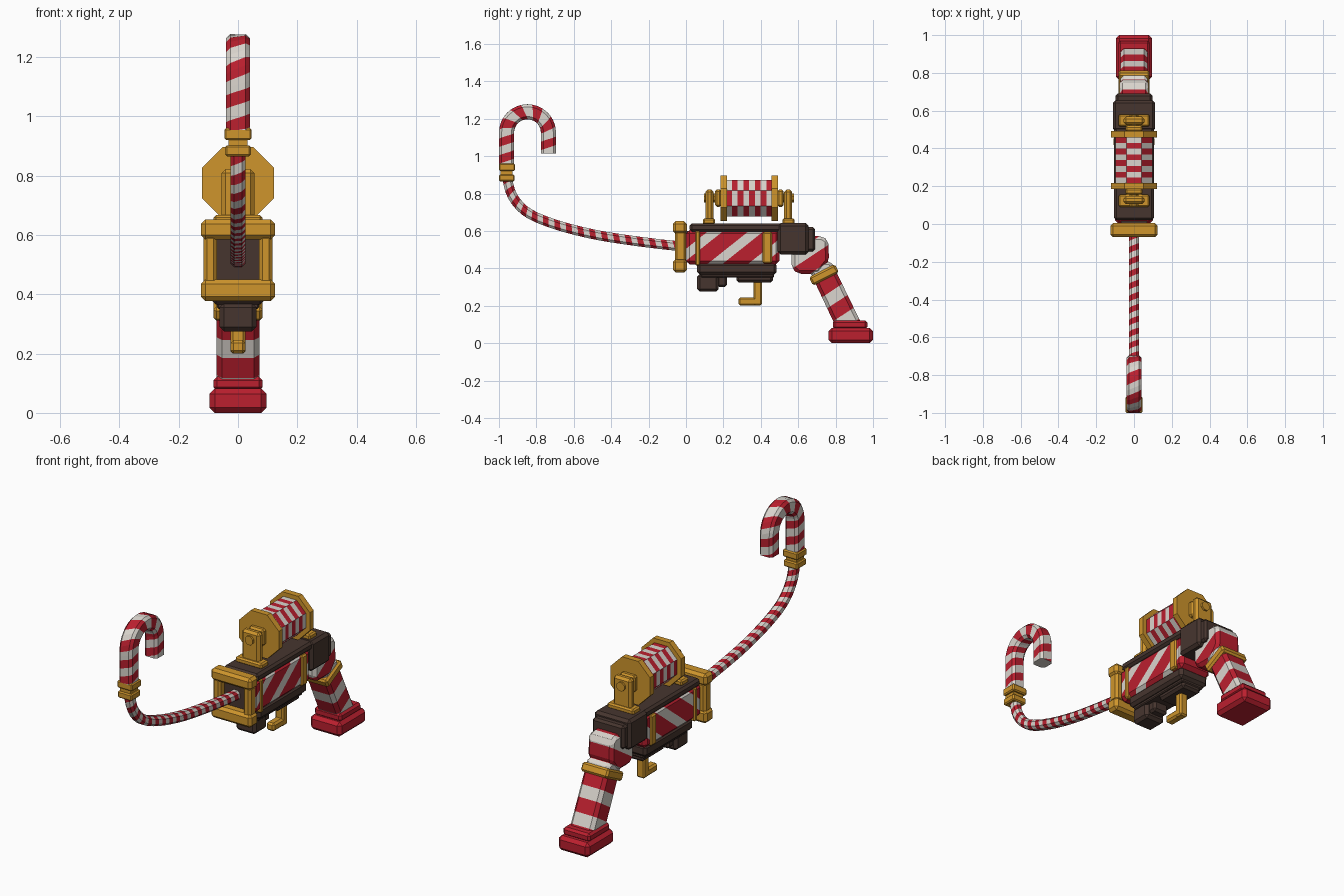
import bpy, bmesh, math
from mathutils import Vector, Matrix

cube = bpy.data.objects.get("Cube")
if cube:
    bpy.data.objects.remove(cube, do_unlink=True)


def material(name, rgb):
    m = bpy.data.materials.new(name)
    m.use_nodes = True
    m.diffuse_color = (*rgb, 1)
    m.node_tree.nodes["Principled BSDF"].inputs["Base Color"].default_value = (*rgb, 1)
    return m


RED = material("candy red", (0.50, 0.014, 0.028))
WHITE = material("candy white", (0.71, 0.67, 0.62))
BRASS = material("brass", (0.62, 0.30, 0.025))
BROWN = material("dark brown", (0.062, 0.036, 0.028))


def finish(bm, name, mats):
    bmesh.ops.recalc_face_normals(bm, faces=bm.faces)
    me = bpy.data.meshes.new(name)
    bm.to_mesh(me)
    bm.free()
    for m in mats:
        me.materials.append(m)
    ob = bpy.data.objects.new(name, me)
    bpy.context.collection.objects.link(ob)
    return ob


def chamfer(bm, size):
    if size:
        bmesh.ops.bevel(bm, geom=bm.edges[:], offset=size, segments=1,
                        affect='EDGES', clamp_overlap=True)


def stripes(bm, normal, start, red, white):
    """Cut along parallel planes and paint alternating bands."""
    n = Vector(normal).normalized()
    period = red + white
    for k in range(-20, 20):
        for edge in (0, red):
            d = start + k * period + edge
            bmesh.ops.bisect_plane(bm, geom=bm.verts[:] + bm.edges[:] + bm.faces[:],
                                   plane_co=n * d, plane_no=n, dist=1e-5)
    for f in bm.faces:
        t = (f.calc_center_median().dot(n) - start) % period
        f.material_index = 0 if t < red else 1


def box(name, x, y, z, mat, bevel=0.012, tilt=0, bands=None):
    """Chamfered box from (min, max) ranges, tilted about x."""
    bm = bmesh.new()
    bmesh.ops.create_cube(bm, size=1)
    bmesh.ops.scale(bm, vec=(x[1] - x[0], y[1] - y[0], z[1] - z[0]), verts=bm.verts)
    chamfer(bm, bevel)
    centre = Vector((sum(x), sum(y), sum(z))) / 2
    bm.transform(Matrix.Translation(centre) @ Matrix.Rotation(tilt, 4, 'X'))
    if bands:
        stripes(bm, *bands)
    return finish(bm, name, [RED, WHITE] if bands else [mat])


def slab(name, outline, half, bands, bevel=0.018):
    """Side outline in (y, z) extruded across x, with painted bands."""
    bm = bmesh.new()
    face = bm.faces.new([bm.verts.new((-half, y, z)) for y, z in outline])
    out = bmesh.ops.extrude_face_region(bm, geom=[face])
    bmesh.ops.translate(bm, vec=(2 * half, 0, 0),
                        verts=[g for g in out["geom"] if isinstance(g, bmesh.types.BMVert)])
    bmesh.ops.recalc_face_normals(bm, faces=bm.faces)
    chamfer(bm, bevel)
    stripes(bm, *bands)
    return finish(bm, name, [RED, WHITE])


def tube(name, path, radius, step, flat, mats, sub=1, twist=0.0, checker=False):
    """Eight-sided tube along a (y, z) path; rings slant by twist to follow a helix."""
    pts = [Vector((0, y, z)) for y, z in path]
    run = [0.0]
    for a, b in zip(pts, pts[1:]):
        run.append(run[-1] + (b - a).length)
    length = run[-1]

    def at(s):
        s = min(max(s, 0), length)
        i = 0
        while i < len(run) - 2 and run[i + 1] < s:
            i += 1
        return pts[i].lerp(pts[i + 1], (s - run[i]) / (run[i + 1] - run[i]))

    a = math.atan(flat)
    angles = [q * math.pi / 2 + sgn * a for q in range(4) for sgn in (-1, 1)]
    angles.append(angles[0] + 2 * math.pi)
    r = radius * math.hypot(1, flat)
    side = Vector((1, 0, 0))
    first = -math.ceil(twist / step) - 1 if twist else 0
    last = math.ceil(length / step - 1e-6) + (1 if twist else 0)
    bm = bmesh.new()
    rows = []
    for i in range(first, last + 1):
        row = []
        for t in angles:
            s = min(max(i * step + twist * t / (2 * math.pi), 0), length)
            tangent = (at(s + 0.004) - at(s - 0.004)).normalized()
            up = tangent.cross(side)
            row.append(bm.verts.new(at(s) + r * (math.cos(t) * side + math.sin(t) * up)))
        rows.append(row)
    for i in range(len(rows) - 1):
        for j in range(8):
            f = bm.faces.new((rows[i][j], rows[i][j + 1], rows[i + 1][j + 1], rows[i + 1][j]))
            if len(mats) > 1:
                f.material_index = ((i // sub) + (j if checker else 0)) % 2
    bmesh.ops.remove_doubles(bm, verts=bm.verts, dist=1e-4)
    bmesh.ops.holes_fill(bm, edges=[e for e in bm.edges if e.is_boundary], sides=0)
    return finish(bm, name, mats)


def smooth_path(ctrl, n=10):
    """Catmull-Rom curve through the control points."""
    c = [Vector(p) for p in ctrl]
    c = [2 * c[0] - c[1]] + c + [2 * c[-1] - c[-2]]
    out = []
    for p0, p1, p2, p3 in zip(c, c[1:], c[2:], c[3:]):
        for k in range(n):
            t = k / n
            out.append(0.5 * (2 * p1 + (p2 - p0) * t + (2 * p0 - 5 * p1 + 4 * p2 - p3) * t * t
                              + (3 * p1 - p0 - 3 * p2 + p3) * t ** 3))
    return [tuple(p) for p in out + [c[-2]]]


def sym(h):
    return (-h, h)


# Striped body with brass bands and dark rails
box("body", sym(0.10), (0.0, 0.50), (0.42, 0.605), RED, 0.02,
    bands=((0, 0.62, -0.78), -0.345, 0.085, 0.05))
box("front_band", sym(0.106), (0.05, 0.075), (0.415, 0.60), BRASS, 0.006)
box("rear_band", sym(0.108), (0.41, 0.46), (0.425, 0.595), BRASS, 0.008)
box("muzzle_panel", sym(0.07), (-0.02, 0.02), (0.43, 0.60), BROWN, 0)
box("top_rail", sym(0.105), (0.02, 0.52), (0.595, 0.64), BROWN)
box("rear_block", sym(0.112), (0.49, 0.655), (0.475, 0.642), BROWN, 0.015)
box("rear_block_cap", sym(0.098), (0.64, 0.69), (0.49, 0.62), BROWN, 0.012)
box("lower_rail", sym(0.09), (0.06, 0.485), (0.365, 0.43), BROWN, 0.015)
box("lower_rail_step", sym(0.07), (0.08, 0.47), (0.35, 0.375), BROWN, 0.005)
box("front_underblock", sym(0.062), (0.06, 0.175), (0.275, 0.37), BROWN, 0.015)
box("front_underblock_step", sym(0.045), (0.165, 0.22), (0.30, 0.37), BROWN)
box("rear_underblock", sym(0.06), (0.27, 0.465), (0.325, 0.37), BROWN)

# Brass muzzle frame
box("frame_top", sym(0.125), (-0.07, 0.005), (0.585, 0.652), BRASS, 0.015)
box("frame_bottom", sym(0.125), (-0.07, 0.005), (0.377, 0.45), BRASS, 0.015)
for label, s in (("left", 1), ("right", -1)):
    box(f"frame_post_{label}", sorted((s * 0.07, s * 0.117)), (-0.06, 0.0),
        (0.435, 0.60), BRASS)

# Trigger
box("trigger_post", sym(0.025), (0.36, 0.405), (0.20, 0.34), BRASS, 0.008)
box("trigger_foot", sym(0.025), (0.28, 0.395), (0.20, 0.245), BRASS, 0.01)

# Grip, collar and base
grip_bands = ((0, 0.55, -0.835), -0.02, 0.075, 0.065)
slab("grip_neck", [(0.565, 0.50), (0.565, 0.40), (0.60, 0.37), (0.71, 0.37),
                   (0.765, 0.44), (0.76, 0.55), (0.73, 0.572), (0.64, 0.572)], 0.078, grip_bands)
slab("grip_handle", [(0.64, 0.43), (0.80, 0.09), (0.945, 0.09), (0.775, 0.44)], 0.072, grip_bands)
box("grip_collar", sym(0.083), (0.66, 0.815), (0.34, 0.39), BRASS, 0.01, math.radians(27))
box("grip_base_upper", sym(0.083), (0.785, 0.97), (0.075, 0.122), RED, 0.012)
box("grip_base", sym(0.096), (0.762, 1.0), (0.0, 0.082), RED, 0.018)

# Spool with checkered winding, flanges, axle and brackets
OCT = math.tan(math.pi / 8)
ZS = 0.775
tube("spool_winding", [(0.215, ZS), (0.46, ZS)], 0.098, 0.245 / 8, OCT, [RED, WHITE], checker=True)
for label, y0, y1 in (("front", 0.185, 0.218), ("rear", 0.458, 0.492)):
    tube(f"spool_flange_{label}", [(y0, ZS), (y1, ZS)], 0.122, y1 - y0, OCT, [BRASS])
for label, hub, post, foot in (("front", (0.155, 0.19), (0.105, 0.148), (0.09, 0.155)),
                               ("rear", (0.487, 0.522), (0.525, 0.568), (0.515, 0.58))):
    box(f"spool_hub_{label}", sym(0.046), hub, (ZS - 0.046, ZS + 0.046), BRASS, 0.01)
    box(f"spool_bracket_{label}", sym(0.055), post, (0.64, 0.822), BRASS, 0.013)
    box(f"spool_bracket_foot_{label}", sym(0.082), foot, (0.635, 0.667), BRASS, 0.008)
tube("spool_axle", [(0.095, ZS), (0.578, ZS)], 0.024, 0.483, OCT, [BRASS])

# Striped rope from the muzzle to the hook
rope = smooth_path([(0.0, 0.517), (-0.1, 0.525), (-0.3, 0.55), (-0.5, 0.583), (-0.7, 0.635),
                    (-0.85, 0.70), (-0.93, 0.79), (-0.96, 0.90)])
tube("rope", rope, 0.026, 0.0325, 0.5, [RED, WHITE], twist=0.065)

# Brass coupling
box("coupling_lower", sym(0.043), (-1.0, -0.917), (0.865, 0.902), BRASS, 0.006)
box("coupling_neck", sym(0.032), (-0.992, -0.928), (0.895, 0.93), BRASS, 0)
box("coupling_upper", sym(0.046), (-1.0, -0.914), (0.92, 0.96), BRASS, 0.006)

# Candy hook
CY, CZ, CR = -0.8475, 1.125, 0.1125
hook = [(CY - CR, 0.95)]
hook += [(CY - CR * math.cos(math.pi * k / 24), CZ + CR * math.sin(math.pi * k / 24))
         for k in range(25)]
hook.append((CY + CR, 1.015))
tube("candy_hook", hook, 0.04, 0.0225, 0.65, [WHITE, RED], sub=2, twist=0.09)
